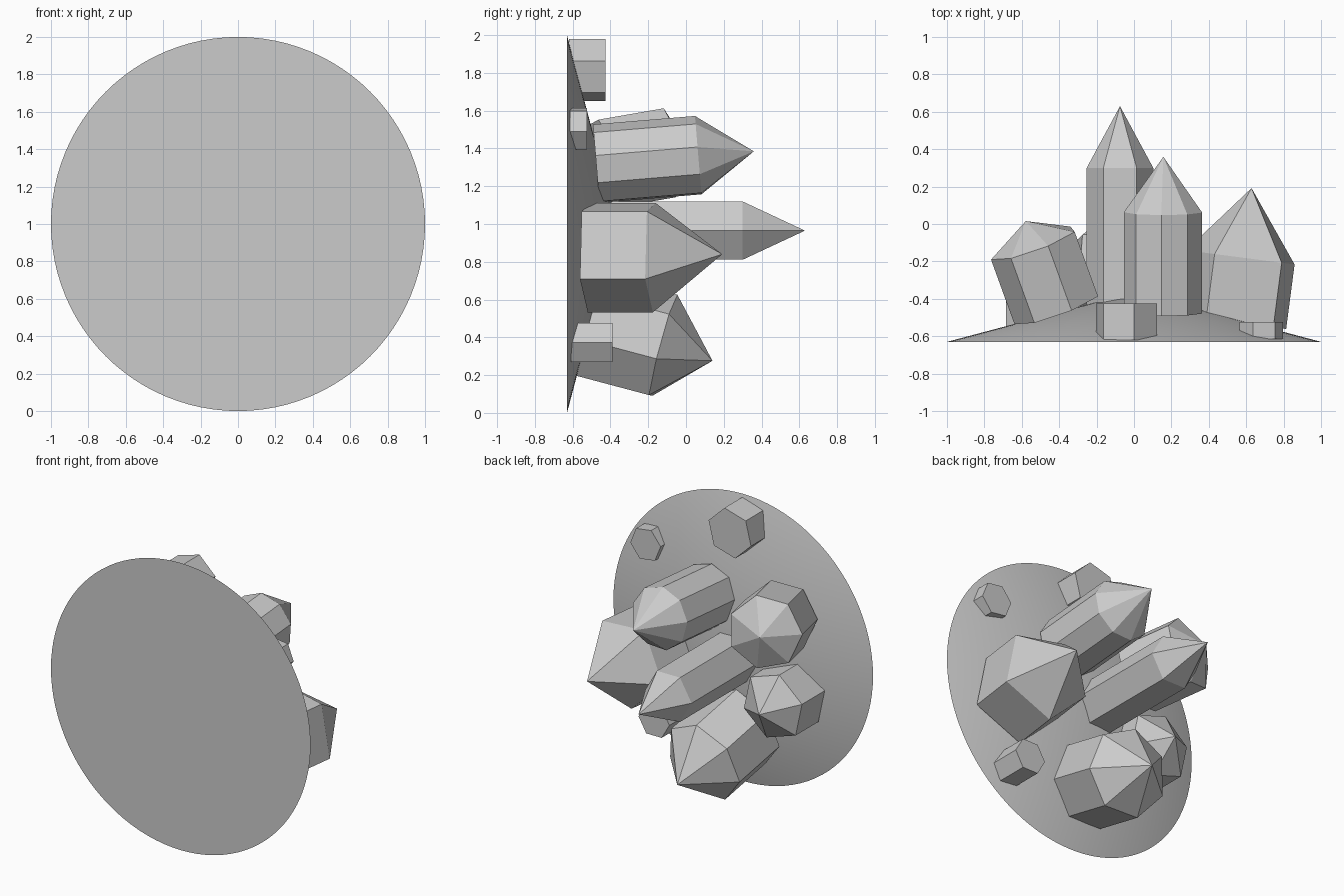
import bpy, bmesh, math
from mathutils import Vector

cube = bpy.data.objects.get("Cube")
if cube:
    bpy.data.objects.remove(cube, do_unlink=True)

grey = bpy.data.materials.new("stone_grey")
grey.use_nodes = True
colour = (0.6, 0.6, 0.6, 1)
grey.diffuse_color = colour
grey.node_tree.nodes["Principled BSDF"].inputs["Base Color"].default_value = colour


def crystal(name, base, shoulder, radius, sides, phase, point=0.0):
    """Straight prism from base to shoulder, with an optional pyramid of height `point`."""
    base, shoulder = Vector(base), Vector(shoulder)
    axis = (shoulder - base).normalized()
    across = axis.cross(Vector((0, 0, 1))).normalized()   # towards +x
    upward = across.cross(axis)
    bm = bmesh.new()
    rings = []
    for centre in (base, shoulder):
        ring = []
        for i in range(sides):
            a = math.radians(phase) + i * math.tau / sides
            ring.append(bm.verts.new(
                centre + radius * (math.cos(a) * across + math.sin(a) * upward)))
        rings.append(ring)
    bm.faces.new(rings[0])
    if point:
        tip = bm.verts.new(shoulder + axis * point)
    else:
        bm.faces.new(rings[1])
    for i in range(sides):
        j = (i + 1) % sides
        bm.faces.new((rings[0][i], rings[0][j], rings[1][j], rings[1][i]))
        if point:
            bm.faces.new((rings[1][i], rings[1][j], tip))
    bmesh.ops.recalc_face_normals(bm, faces=bm.faces)
    mesh = bpy.data.meshes.new(name)
    bm.to_mesh(mesh)
    bm.free()
    mesh.materials.append(grey)
    obj = bpy.data.objects.new(name, mesh)
    bpy.context.collection.objects.link(obj)


# Shallow round base, apex towards the back
height = 0.265
bpy.ops.mesh.primitive_cone_add(
    vertices=96, radius1=1, radius2=0, depth=height,
    location=(0, -0.63 + height / 2, 1), rotation=(math.radians(-90), 0, 0))
base = bpy.context.object
base.name = "rock_base"
base.data.materials.append(grey)
bpy.ops.object.shade_smooth_by_angle(angle=math.radians(30))

# Large pointed crystals
crystal("centre_crystal", (-0.075, -0.5, 0.965), (-0.075, 0.3, 0.965), 0.178, 6, 0, 0.33)
crystal("upper_crystal", (0.157, -0.475, 1.315), (0.157, 0.065, 1.36), 0.213, 9, 13, 0.295)
crystal("upper_right_crystal", (-0.41, -0.45, 1.32), (-0.535, -0.105, 1.38), 0.245, 7, 22.6, 0.13)
crystal("left_crystal", (0.535, -0.525, 0.84), (0.58, -0.18, 0.84), 0.31, 5, 47, 0.375)
crystal("lower_crystal", (-0.08, -0.515, 0.45), (-0.05, -0.12, 0.345), 0.29, 7, -12, 0.27)
crystal("right_crystal", (-0.46, -0.55, 0.77), (-0.46, -0.3, 0.77), 0.235, 6, 42, 0.155)

# Small flat-topped crystals
crystal("top_stub", (-0.04, -0.62, 1.815), (-0.04, -0.425, 1.815), 0.17, 6, 16)
crystal("upper_left_stub", (0.68, -0.615, 1.505), (0.68, -0.525, 1.505), 0.118, 6, -8)
crystal("lower_left_stub", (0.52, -0.61, 0.372), (0.52, -0.39, 0.372), 0.119, 6, 0)
